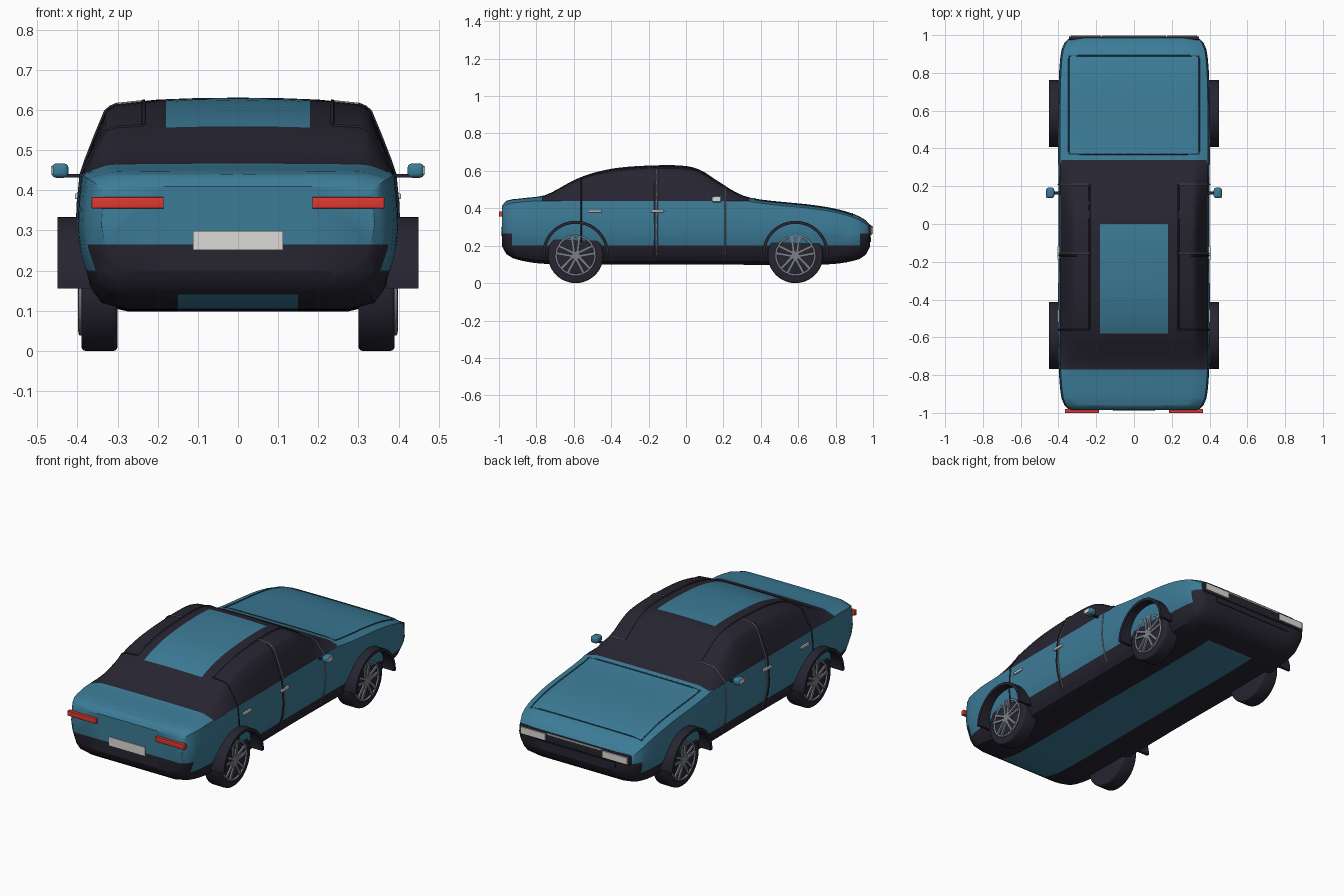
import bpy, bmesh, math
from mathutils import Matrix, Vector

cube = bpy.data.objects.get("Cube")
if cube:
    bpy.data.objects.remove(cube, do_unlink=True)


def material(name, *rgb):
    m = bpy.data.materials.new(name)
    m.use_nodes = True
    m.diffuse_color = (*rgb, 1)
    m.node_tree.nodes["Principled BSDF"].inputs["Base Color"].default_value = (*rgb, 1)
    return m


TEAL = material("teal paint", .045, .2, .31)
BLACK = material("black trim", .02, .018, .03)
SEAM = material("dark teal seam", .015, .07, .11)
GREY = material("wheel grey", .2, .22, .25)
WHITE = material("pale lamp", .72, .71, .67)
RED = material("red lamp", .75, .04, .03)


def finish(bm, name, *mats, smooth=True):
    bmesh.ops.recalc_face_normals(bm, faces=bm.faces)
    mesh = bpy.data.meshes.new(name)
    bm.to_mesh(mesh)
    bm.free()
    obj = bpy.data.objects.new(name, mesh)
    bpy.context.collection.objects.link(obj)
    for m in mats:
        mesh.materials.append(m)
    if smooth:
        bpy.ops.object.select_all(action='DESELECT')
        obj.select_set(True)
        bpy.context.view_layer.objects.active = obj
        bpy.ops.object.shade_smooth_by_angle(angle=math.radians(35))
    return obj


def loft(rings):
    """Skin closed rings of points and cap both ends."""
    bm = bmesh.new()
    loops = [[bm.verts.new(p) for p in ring] for ring in rings]
    n = len(loops[0])
    for a, b in zip(loops, loops[1:]):
        for i in range(n):
            j = (i + 1) % n
            bm.faces.new((a[i], a[j], b[j], b[i]))
    bm.faces.new(loops[0])
    bm.faces.new(loops[-1])
    return bm


def blocks(name, mats, mat, bevel=0):
    bm = bmesh.new()
    for m in mats:
        bmesh.ops.create_cube(bm, size=1, matrix=m)
    if bevel:
        bmesh.ops.bevel(bm, geom=bm.edges[:], offset=bevel, segments=3,
                        profile=.5, affect='EDGES')
    return finish(bm, name, mat, smooth=bool(bevel))


def box(name, loc, size, mat, bevel=0):
    m = Matrix.Translation(loc) @ Matrix.Diagonal((*size, 1))
    return blocks(name, [m], mat, bevel)


def tube(name, points, radius, mat, closed=False):
    curve = bpy.data.curves.new(name, 'CURVE')
    curve.dimensions = '3D'
    curve.bevel_depth = radius
    curve.bevel_resolution = 1
    spline = curve.splines.new('POLY')
    spline.points.add(len(points) - 1)
    for sp, p in zip(spline.points, points):
        sp.co = (*p, 1)
    spline.use_cyclic_u = closed
    curve.materials.append(mat)
    obj = bpy.data.objects.new(name, curve)
    bpy.context.collection.objects.link(obj)
    bpy.ops.object.select_all(action='DESELECT')
    obj.select_set(True)
    bpy.context.view_layer.objects.active = obj
    bpy.ops.object.convert(target='MESH')


def smooth_curve(knots, t):
    """Hermite interpolation through (t, value) knots."""
    t = min(max(t, knots[0][0]), knots[-1][0])
    i = next(k for k in range(len(knots) - 1) if t <= knots[k + 1][0])

    def slope(k):
        a, b = knots[max(k - 1, 0)], knots[min(k + 1, len(knots) - 1)]
        return (b[1] - a[1]) / (b[0] - a[0])
    (t0, v0), (t1, v1) = knots[i], knots[i + 1]
    h = t1 - t0
    u = (t - t0) / h
    return (v0 * (1 + 2 * u) * (1 - u) ** 2 + v1 * u * u * (3 - 2 * u)
            + h * slope(i) * u * (1 - u) ** 2 - h * slope(i + 1) * u * u * (1 - u))


# Body shape: roof line, floor line, plan width and cross-section
END = .985
TOP = [(-END, .41), (-.96, .44), (-.88, .453), (-.76, .468), (-.69, .5), (-.6, .55), (-.5, .588),
       (-.36, .617), (-.15, .63), (0, .626), (.08, .603), (.2, .525), (.3, .47), (.4, .447),
       (.7, .415), (.85, .385), (.95, .345), (END, .31)]
FLOOR = [(-END, .2), (-.96, .155), (-.9, .125), (-.75, .103), (0, .1),
         (.75, .1), (.9, .12), (.96, .15), (END, .2)]
PLAN = [(0, 1), (.7, 1), (.9, .97), (.96, .92), (END, .85)]
LOWER = [(0, 0), (.27, 0), (.34, .05), (.365, .15), (.38, .29), (.392, .41),
         (.4, .6), (.397, .8), (.39, 1)]
UPPER = [(.38, .16), (.355, .5), (.33, .82), (.318, .88), (.3, .92), (.2, .975), (.1, .995), (0, 1)]


def section(y):
    top, low = smooth_curve(TOP, y), smooth_curve(FLOOR, y)
    wide = smooth_curve(PLAN, abs(y))
    belt = min(.44, top - .02)
    return ([(x * wide, low + f * (belt - low)) for x, f in LOWER]
            + [(x * wide, belt + f * (top - belt)) for x, f in UPPER])


def surface(x, y):
    """Point on the upper body skin."""
    pts = section(y)[len(LOWER) - 1:]
    for (xa, za), (xb, zb) in zip(pts, pts[1:]):
        if xb <= abs(x) <= xa:
            return Vector((x, y, za + (zb - za) * (xa - abs(x)) / (xa - xb)))
    return Vector((x, y, pts[0][1]))


count = 56
stations = [-END, -.975] + [-.96 + 1.92 * i / count for i in range(count + 1)] + [.975, END]
rings = []
for y in stations:
    half = section(y)
    rings.append([(x, y, z) for x, z in half] + [(-x, y, z) for x, z in half[-2:0:-1]])
bm = loft(rings)

# Cut the skin along each colour border, then paint by region
cuts = {0: (-.18, -.15, .15, .18), 1: (-.93, -.77, -.58, 0, .34, .8, .93), 2: (.14, .2, .265, .44)}
for axis, places in cuts.items():
    normal = Vector([float(axis == i) for i in range(3)])
    for d in places:
        bmesh.ops.bisect_plane(bm, geom=bm.verts[:] + bm.edges[:] + bm.faces[:],
                               plane_co=normal * d, plane_no=normal)
for f in bm.faces:
    x, y, z = f.calc_center_median()
    cabin = z > .44 and -.77 < y < .34
    roof_panel = abs(x) < .18 and -.58 < y < 0
    bumper = z < .2 or (z < .265 and abs(y) > .93)
    floor_strip = z < .14 and abs(x) < .15 and y < .8
    f.material_index = int((cabin and not roof_panel) or (bumper and not floor_strip))
finish(bm, "body", TEAL, BLACK)

# Hood seam
steps = [i / 12 for i in range(13)]
side = [surface(.345, .37 + .52 * t) for t in steps]
front = [surface(.345 - .69 * t, .89) for t in steps]
back = [surface(-.345 + .69 * t, .37) for t in steps]
mirrored = [Vector((-p.x, p.y, p.z)) for p in reversed(side)]
tube("hood_seam", side + front[1:] + mirrored[1:] + back[1:-1], .004, SEAM, closed=True)

for s, label in ((1, "left"), (-1, "right")):
    # Door lines and roof rail
    for name, y, mat in (("center_pillar", -.155, GREY), ("front_door_line", .21, GREY),
                         ("rear_door_line", -.56, BLACK)):
        path = [(s * x, y, z) for x, z in section(y) if z > .13 and x > .235]
        path.append(surface(s * .235, y))
        tube(f"{label}_{name}", path, .004, mat)
    tube(f"{label}_center_pillar_trim",
         [(s * x, -.167, z) for x, z in section(-.167) if z > .13 and x > .235], .005, BLACK)
    tube(f"{label}_roof_rail", [surface(s * .235, -.56 + .77 * t) for t in steps], .005, BLACK)
    # Door handles
    for name, y in (("rear", -.487), ("front", -.153)):
        box(f"{label}_{name}_handle", (s * .4, y, .385), (.012, .07, .014), WHITE, .003)
    # Mirror
    box(f"{label}_mirror_arm", (s * .405, .165, .436), (.06, .015, .008), BLACK)
    box(f"{label}_mirror", (s * .443, .165, .449), (.042, .055, .036), TEAL, .012)
    box(f"{label}_mirror_plate", (s * .463, .16, .45), (.005, .044, .022), WHITE)
    # Lamps
    box(f"{label}_tail_lamp", (s * .275, -.99, .369), (.18, .02, .028), RED, .002)
    box(f"{label}_headlamp", (s * .255, .996, .282), (.155, .008, .038), WHITE)

    for end, y in (("rear", -.59), ("front", .585)):
        # Wheel arch shell
        arch = []
        for i in range(33):
            a = math.pi * i / 32
            arch.append([(s * x, y + r * math.cos(a), .155 + r * math.sin(a))
                         for x, r in ((.37, .162), (.45, .162), (.45, .178), (.37, .178))])
        finish(loft(arch), f"{label}_{end}_arch", BLACK)
        # Tyre
        hub = Matrix.Translation((s * .345, y, .148)) @ Matrix.Rotation(math.pi / 2, 4, 'Y')
        bm = bmesh.new()
        bmesh.ops.create_cone(bm, cap_ends=True, segments=48, radius1=.148, radius2=.148,
                              depth=.09, matrix=hub)
        rims = [e for e in bm.edges if any(len(f.verts) > 4 for f in e.link_faces)]
        bmesh.ops.bevel(bm, geom=rims, offset=.01, segments=3, profile=.5, affect='EDGES')
        finish(bm, f"{label}_{end}_tyre", BLACK)
        # Rim ring, hub and paired spokes
        c = Vector((s * .392, y, .148))
        ring = [c + .104 * Vector((0, math.cos(math.tau * i / 40), math.sin(math.tau * i / 40)))
                for i in range(40)]
        tube(f"{label}_{end}_rim", ring, .006, GREY, closed=True)
        spokes = [Matrix.Translation(c) @ Matrix.Rotation(math.tau * k / 5, 4, 'X')
                  @ Matrix.Translation((0, side_shift, .06)) @ Matrix.Rotation(-side_shift * 9, 4, 'X')
                  @ Matrix.Diagonal((.014, .014, .09, 1))
                  for k in range(5) for side_shift in (-.015, .015)]
        spokes.append(Matrix.Translation(c) @ Matrix.Diagonal((.014, .04, .04, 1)))
        blocks(f"{label}_{end}_spokes", spokes, GREY)

# Nose bar, grille and rear plate
box("headlamp_bar", (0, .984, .282), (.69, .018, .055), BLACK, .004)
box("nose_strip", (0, .995, .302), (.34, .008, .008), WHITE)
box("lower_grille", (0, .985, .235), (.5, .01, .03), BLACK)
box("rear_plate", (0, -.986, .275), (.224, .008, .048), WHITE)
